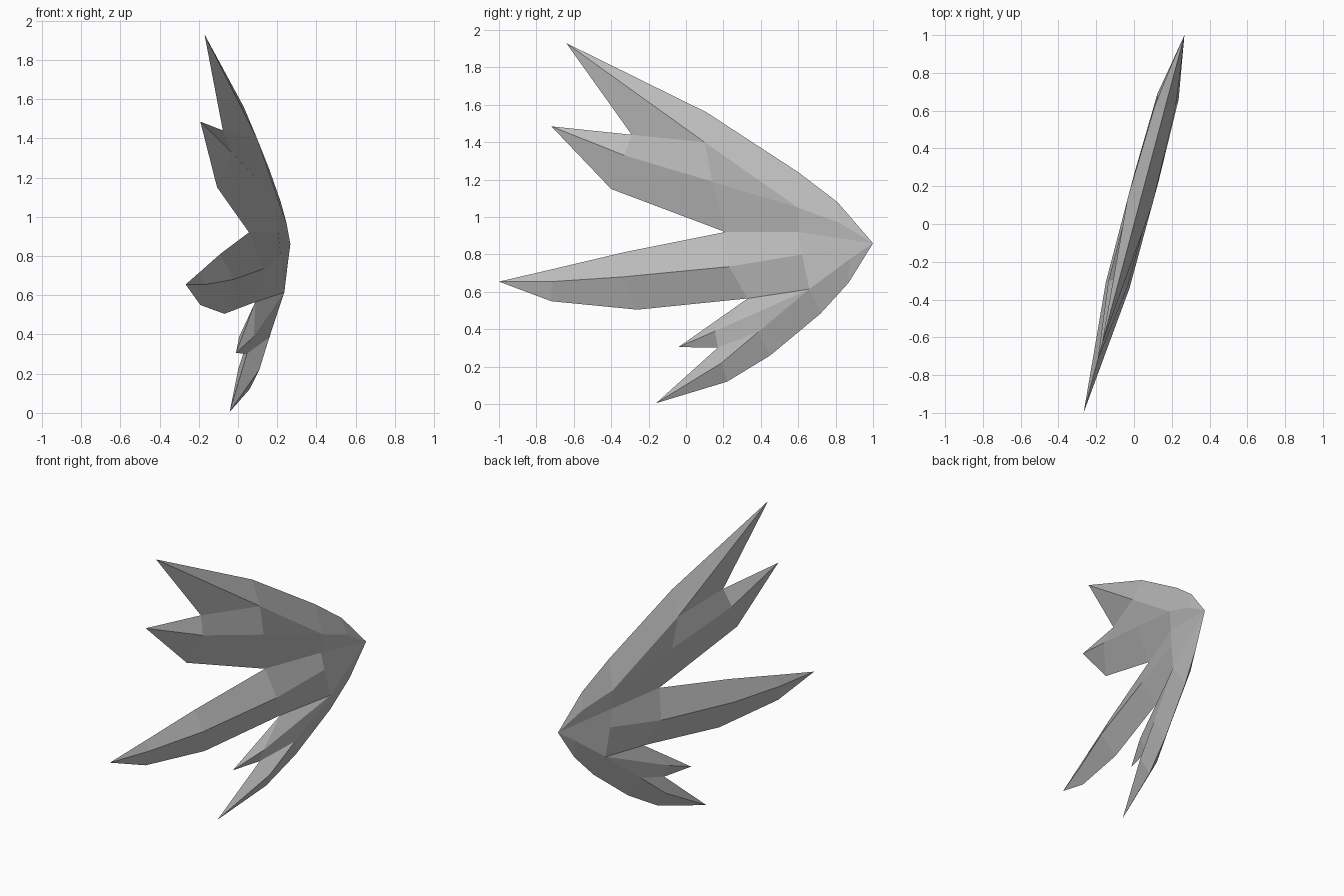
import bpy
import bmesh
import math

cube = bpy.data.objects.get("Cube")
if cube:
    bpy.data.objects.remove(cube, do_unlink=True)

LEAN = math.atan(0.267)  # the wing sweeps sideways by this angle

gray = bpy.data.materials.new("plain gray")
gray.use_nodes = True
color = (0.5, 0.5, 0.5, 1)
gray.diffuse_color = color
gray.node_tree.nodes["Principled BSDF"].inputs["Base Color"].default_value = color

bm = bmesh.new()


def point(y, z, bulge=0.0):
    """Vertex of the half wing; bulge lifts it off the middle plane."""
    c, s = math.cos(LEAN), math.sin(LEAN)
    return bm.verts.new((bulge * c, y / c + bulge * s, z))


def strip(*lines):
    """Bridge two lines of vertices with quads, or triangles where they meet."""
    a, b = lines
    for i in range(len(a) - 1):
        corners = list(dict.fromkeys((a[i], a[i + 1], b[i + 1], b[i])))
        if len(corners) > 2:
            face = bm.faces.new(corners)
            face.normal_update()
            if face.normal.x < 0:
                face.normal_flip()


# Shoulder, feather tips and the notches between feathers
shoulder = point(1, .86)
top_tip = point(-.64, 1.93)
upper_tip = point(-.72, 1.485)
long_tip = point(-1, .655)
small_tip = point(-.04, .305)
low_tip = point(-.16, .005)
top_notch = point(-.29, 1.44)
middle_notch = point(.21, .92)
small_notch = point(.33, .565)
low_notch = point(.17, .302)

# Raised points shared by neighbouring feathers
top_root = point(.60, 1.05, .057)
top_bone = point(.82, .97, .028)
valley = point(.60, .92, .045)
long_root = point(.62, .80, .052)
low_root = point(.66, .615, .06)
low_bone = point(.875, .775, .022)
low_joint = point(.385, .385, .057)

# Top feather
top_ridge = point(.10, 1.40, .07)
leading_edge = [shoulder, point(.81, 1.08), point(.60, 1.24), point(.11, 1.56), top_tip]
strip(leading_edge, [shoulder, top_bone, top_root, top_ridge, top_tip])
strip([top_tip, top_ridge], [top_tip, top_notch])

# Upper feather
upper_ridge = [upper_tip, point(-.33, 1.33, .055), point(.14, 1.19, .058), top_root]
strip([upper_tip, top_notch, top_ridge, top_root], upper_ridge)
strip(upper_ridge + [top_bone],
      [upper_tip, point(-.40, 1.15), middle_notch, valley, shoulder])

# Long feather
long_ridge = [long_tip, point(-.72, .655, .028), point(-.34, .68, .067),
              point(.23, .735, .07), long_root, shoulder]
strip([long_tip, point(-.72, .72), point(-.34, .81), middle_notch, valley, shoulder],
      long_ridge)
strip(long_ridge, [long_tip, point(-.72, .55), point(-.26, .505),
                   small_notch, low_root, low_bone])

# Small feather
small_ridge = [small_tip, point(.155, .39, .04), low_root]
strip([small_tip, small_notch, low_root], small_ridge)
strip(small_ridge, [small_tip, low_notch, low_joint])

# Low feather and trailing edge
low_ridge = [low_tip, point(.19, .22, .058), low_joint, low_root, low_bone, shoulder]
strip([low_tip, low_notch, low_joint], low_ridge[:3])
strip(low_ridge, [low_tip, point(.22, .12), point(.45, .26),
                  point(.72, .485), point(.87, .65), shoulder])

mesh = bpy.data.meshes.new("feathered_wing")
bm.to_mesh(mesh)
bm.free()
mesh.materials.append(gray)

wing = bpy.data.objects.new("feathered_wing", mesh)
bpy.context.collection.objects.link(wing)
wing.rotation_euler.z = -LEAN

# Second side of the wing
mirror = wing.modifiers.new("both sides", 'MIRROR')
mirror.use_axis[0] = True
mirror.use_mirror_merge = True
mirror.merge_threshold = 0.001
